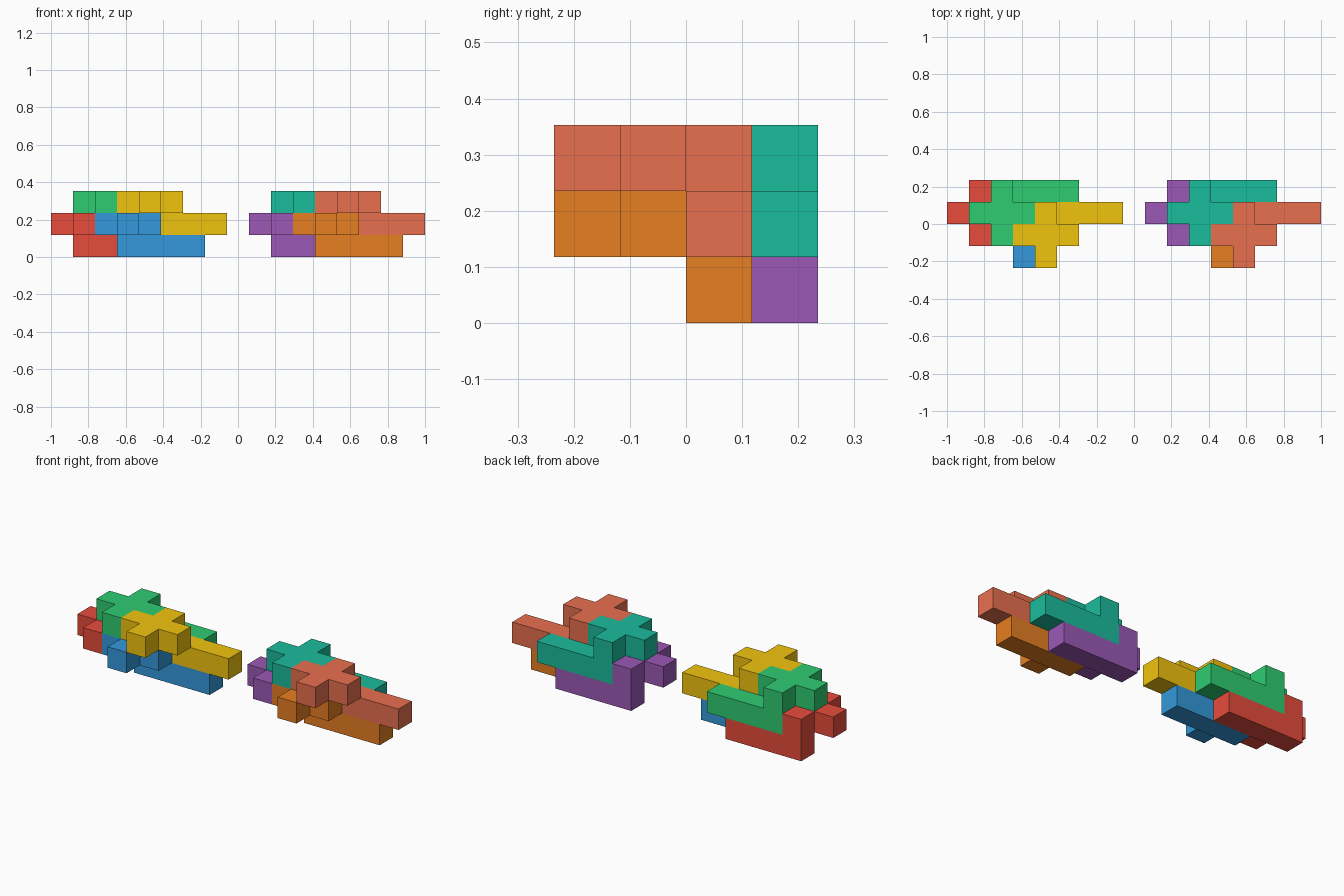
import bpy, bmesh, math
from mathutils import Vector

if "Cube" in bpy.data.objects:
    bpy.data.objects.remove(bpy.data.objects["Cube"])

U = 2 / 17  # one cell

# cross on the upper layer, four-cell bar below its back arm
CROSS = [(0, 0, 1), (-1, 0, 1), (1, 0, 1), (0, -1, 1), (0, 1, 1)]
BAR = [(i, 1, 0) for i in range(4)]
PIECE = set(CROSS + BAR)


def linear(hex_color):
    c = [int(hex_color[i:i + 2], 16) / 255 for i in (0, 2, 4)]
    return [v / 12.92 if v <= 0.04045 else ((v + 0.055) / 1.055) ** 2.4 for v in c] + [1]


def add_piece(name, offset, color):
    bm = bmesh.new()
    # outer faces of every cell, skipping the ones shared inside the piece
    for cell in PIECE:
        for axis in range(3):
            for s in (-1, 1):
                n = [0, 0, 0]
                n[axis] = s
                if tuple(c + d for c, d in zip(cell, n)) in PIECE:
                    continue
                a, b = Vector((0, 0, 0)), Vector((0, 0, 0))
                a[(axis + 1) % 3] = 0.5
                b[(axis + 2) % 3] = 0.5
                mid = Vector(cell) + Vector((0.5, 0.5, 0.5)) + Vector(n) * 0.5
                quad = [mid - a - b, mid + a - b, mid + a + b, mid - a + b]
                if s < 0:
                    quad.reverse()
                bm.faces.new([bm.verts.new((p + Vector(offset)) * U) for p in quad])
    bmesh.ops.remove_doubles(bm, verts=bm.verts[:], dist=1e-4)
    bmesh.ops.dissolve_limit(bm, angle_limit=math.radians(1),
                             verts=bm.verts[:], edges=bm.edges[:])
    mesh = bpy.data.meshes.new(name)
    bm.to_mesh(mesh)
    bm.free()
    mat = bpy.data.materials.new(name + "_paint")
    mat.diffuse_color = linear(color)
    mat.use_nodes = True
    mat.node_tree.nodes["Principled BSDF"].inputs["Base Color"].default_value = mat.diffuse_color
    mesh.materials.append(mat)
    bpy.context.collection.objects.link(bpy.data.objects.new(name, mesh))


# two clusters of four interlocking pieces: lower back, lower front, upper back, upper front
SPOTS = [("lower_back", (1, 2, 0)), ("lower_front", (3, 1, 0)),
         ("upper_back", (2, 2, 1)), ("upper_front", (4, 1, 1))]
CLUSTERS = [("left", -8.5, ["E74C3C", "3498DB", "2ECC71", "F1C40F"]),
            ("right", 0.5, ["9B59B6", "E67E22", "1ABC9C", "E8704F"])]
for side, x0, colors in CLUSTERS:
    for (spot, (x, y, z)), color in zip(SPOTS, colors):
        add_piece(f"{side}_{spot}_piece", (x0 + x, y - 2, z), color)
